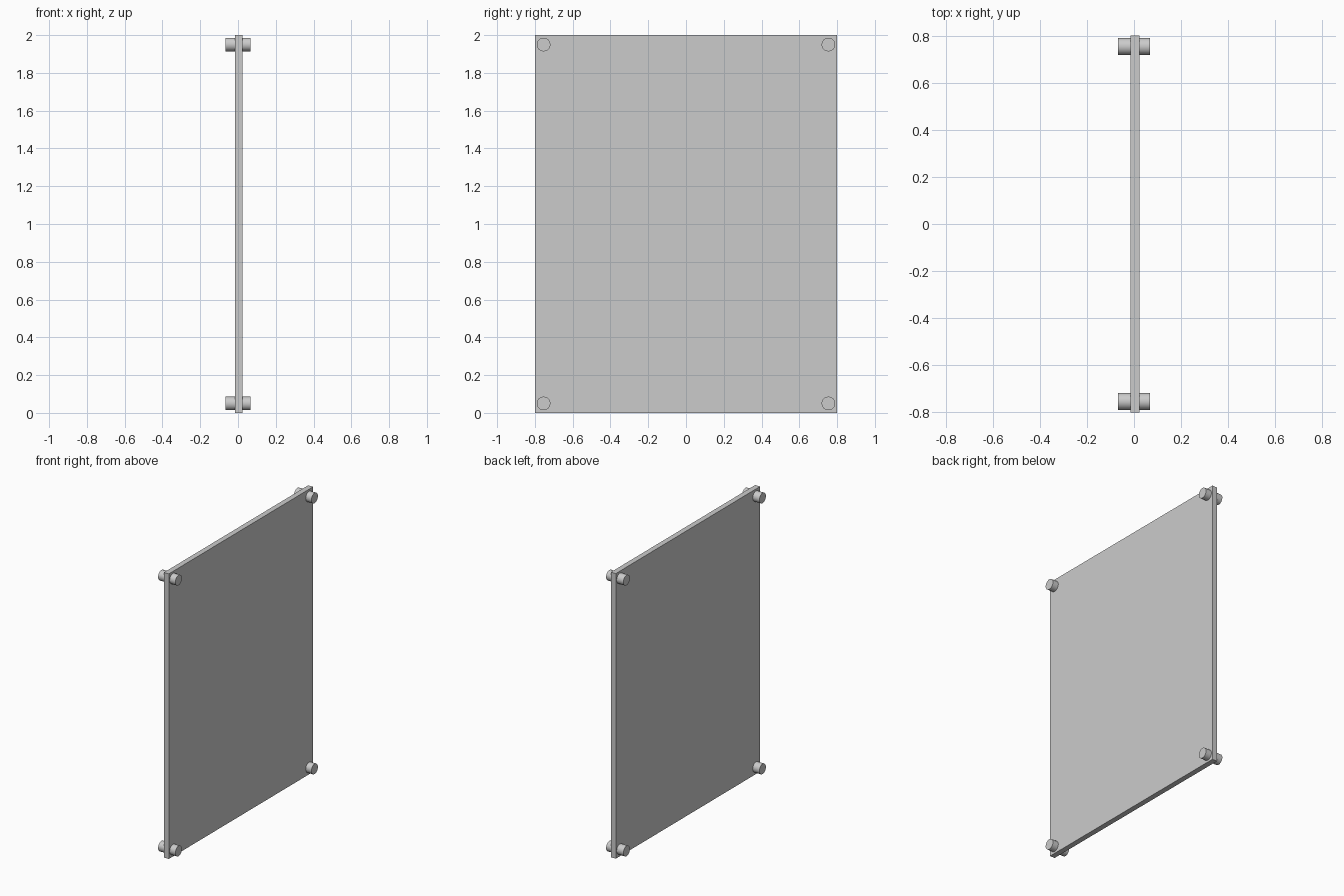
import bpy
import math

if "Cube" in bpy.data.objects:
    bpy.data.objects.remove(bpy.data.objects["Cube"])

PANEL_X, PANEL_T = 0.004, 0.038
PEG_R, PEG_LEN = 0.036, 0.134
PEG_Y, PEG_Z = 0.754, (0.05, 1.95)

# Thin upright panel
bpy.ops.mesh.primitive_cube_add(size=1, location=(PANEL_X, 0, 1))
panel = bpy.context.object
panel.name = "panel"
panel.scale = (PANEL_T, 1.6, 2.0)
bpy.ops.object.transform_apply(location=False, rotation=False, scale=True)


# Round corner fixing passing through the panel along x
def add_peg(name, y, z):
    bpy.ops.mesh.primitive_cylinder_add(
        vertices=32, radius=PEG_R, depth=PEG_LEN,
        location=(0, y, z), rotation=(0, math.pi / 2, 0))
    bpy.context.object.name = name
    bpy.ops.object.shade_smooth_by_angle(angle=math.radians(30))


# One fixing in each corner
for level, z in zip(("lower", "upper"), PEG_Z):
    for side, sign in (("front", -1), ("back", 1)):
        add_peg(f"{level}_{side}_fixing", sign * PEG_Y, z)
